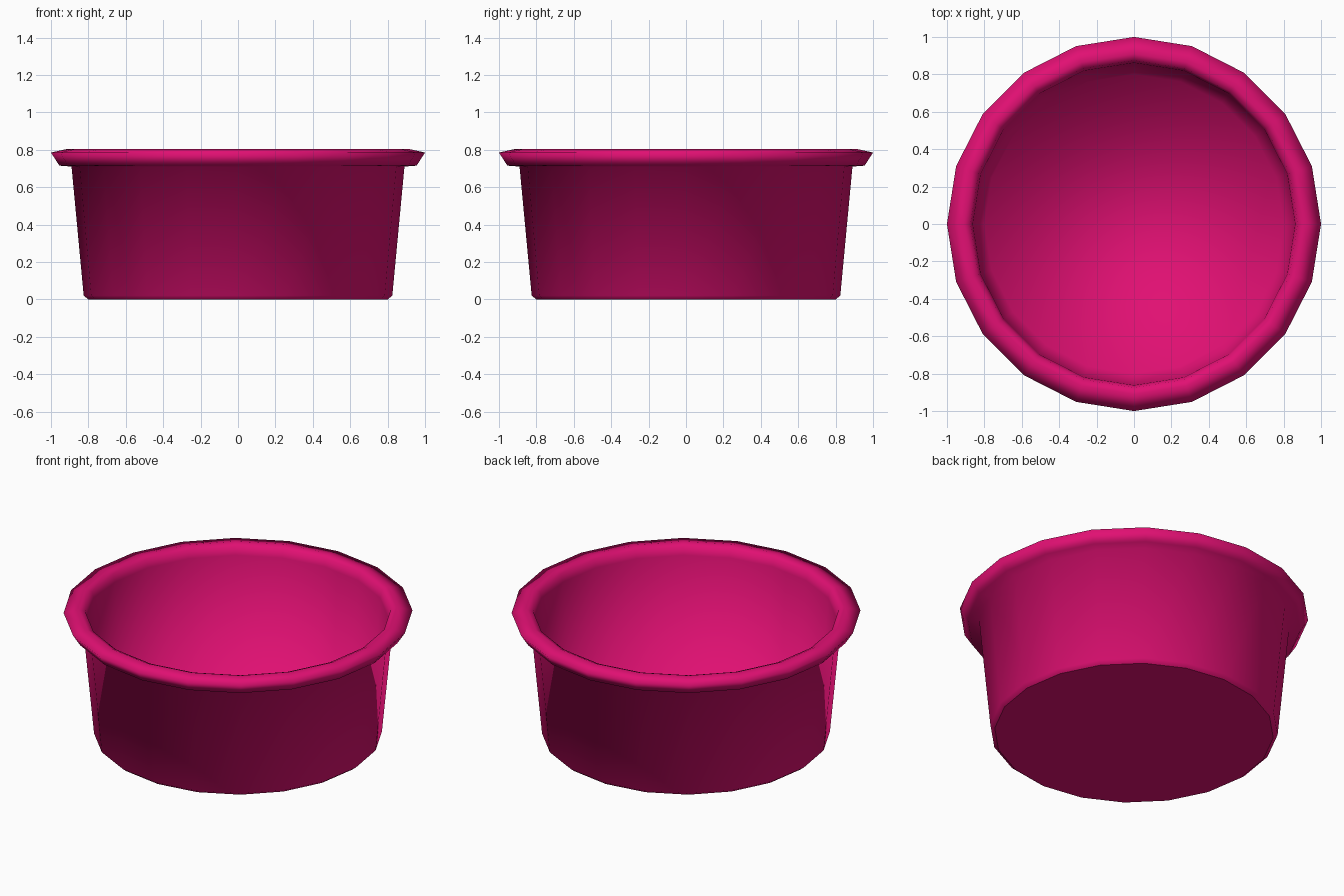
import bpy, bmesh, math

if "Cube" in bpy.data.objects:
    bpy.data.objects.remove(bpy.data.objects["Cube"])

SIDES = 20

# Cross-section (radius, height): base, outer wall, rolled rim, inner wall, inner floor
PROFILE = [
    (0.80, 0.00), (0.825, 0.02),
    (0.89, 0.71), (0.955, 0.715), (1.00, 0.785), (0.91, 0.805),
    (0.875, 0.79), (0.862, 0.74),
    (0.80, 0.04),
]
SHARP_RINGS = {0}


def lathe(name, profile, sides, sharp):
    bm = bmesh.new()
    rings = []
    for r, z in profile:
        rings.append([bm.verts.new((r * math.cos(2 * math.pi * i / sides),
                                    r * math.sin(2 * math.pi * i / sides), z))
                      for i in range(sides)])
    for a, b in zip(rings, rings[1:]):
        for i in range(sides):
            j = (i + 1) % sides
            bm.faces.new((a[i], a[j], b[j], b[i]))
    # Underside and inner floor
    bm.faces.new(rings[0][::-1])
    bm.faces.new(rings[-1])
    for f in bm.faces:
        f.smooth = True
    for k in sharp:
        for i in range(sides):
            bm.edges.get((rings[k][i], rings[k][(i + 1) % sides])).smooth = False
    bm.normal_update()
    mesh = bpy.data.meshes.new(name)
    bm.to_mesh(mesh)
    bm.free()
    obj = bpy.data.objects.new(name, mesh)
    bpy.context.collection.objects.link(obj)
    return obj


# Bowl
bowl = lathe("bowl", PROFILE, SIDES, SHARP_RINGS)
pink = bpy.data.materials.new("pink")
pink.diffuse_color = (0.75, 0.005, 0.17, 1)
pink.use_nodes = True
pink.node_tree.nodes["Principled BSDF"].inputs["Base Color"].default_value = pink.diffuse_color
bowl.data.materials.append(pink)
